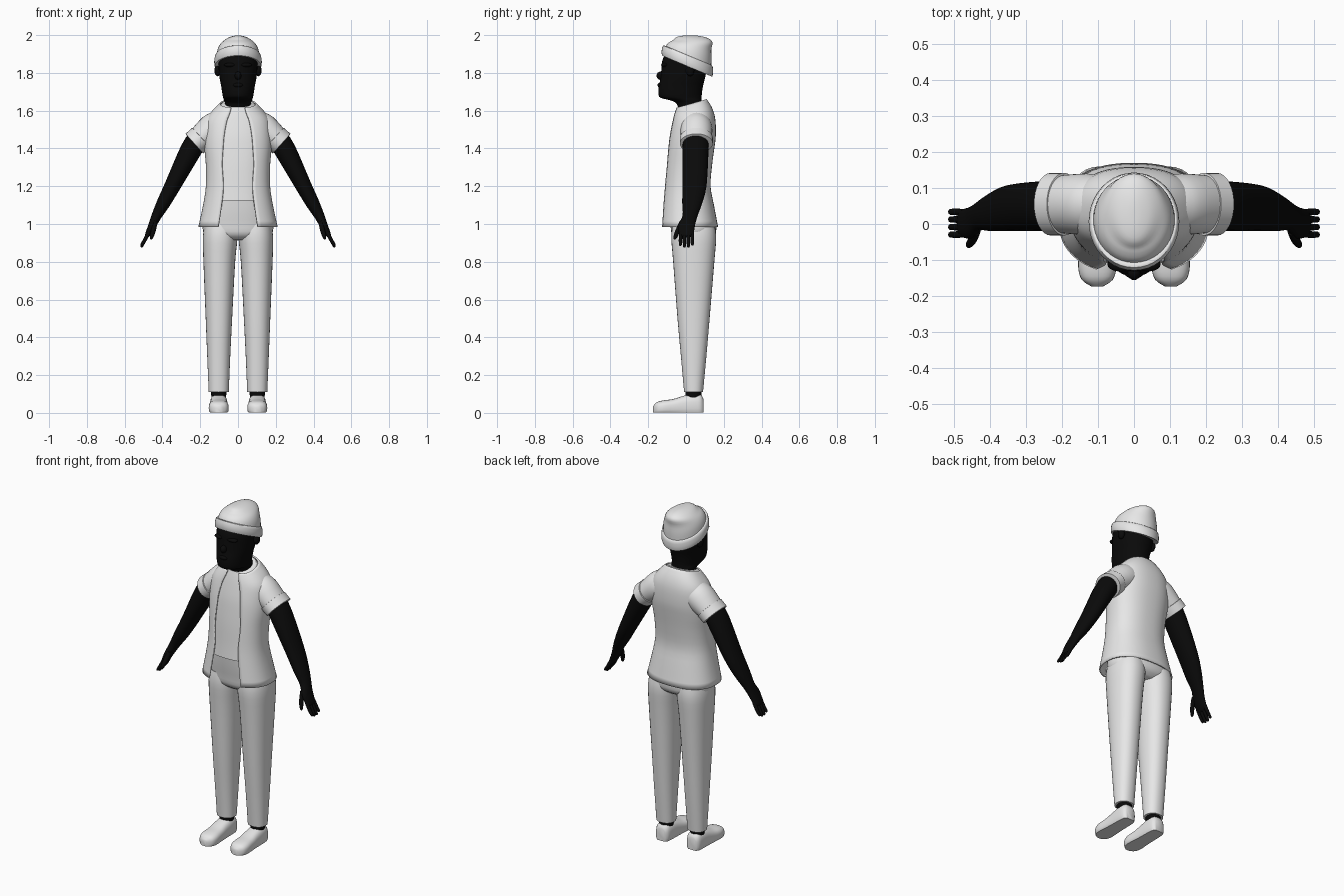
import bpy, math
from mathutils import Vector as V

if "Cube" in bpy.data.objects:
    bpy.data.objects.remove(bpy.data.objects["Cube"])


def material(name, c):
    m = bpy.data.materials.new(name)
    m.diffuse_color = (c, c, c, 1)
    m.use_nodes = True
    m.node_tree.nodes["Principled BSDF"].inputs["Base Color"].default_value = m.diffuse_color
    return m


CLOTH = material("light_grey_cloth", 0.8)
SKIN = material("black_skin", 0.003)


def smooth_rows(rows, k=3):
    """Catmull-Rom interpolation of rows of numbers."""
    out = []
    for i in range(len(rows) - 1):
        a, b, c, d = (rows[max(i - 1, 0)], rows[i], rows[i + 1],
                      rows[min(i + 2, len(rows) - 1)])
        for s in range(k):
            t = s / k
            out.append([0.5 * (2 * q + (r - p) * t + (2 * p - 5 * q + 4 * r - w) * t * t
                               + (3 * q - p - 3 * r + w) * t ** 3)
                        for p, q, r, w in zip(a, b, c, d)])
    return out + [list(rows[-1])]


def sgn_pow(x, p):
    return math.copysign(abs(x) ** p, x)


def finish(name, verts, faces, mat, mirror=False, thick=0):
    me = bpy.data.meshes.new(name)
    me.from_pydata(verts, [], faces)
    me.materials.append(mat)
    ob = bpy.data.objects.new(name, me)
    bpy.context.collection.objects.link(ob)
    bpy.ops.object.select_all(action='DESELECT')
    ob.select_set(True)
    bpy.context.view_layer.objects.active = ob
    bpy.ops.object.mode_set(mode='EDIT')
    bpy.ops.mesh.select_all(action='SELECT')
    bpy.ops.mesh.normals_make_consistent(inside=False)
    bpy.ops.object.mode_set(mode='OBJECT')
    bpy.ops.object.shade_smooth_by_angle(angle=math.radians(50))
    if mirror:
        ob.modifiers.new("mirror", 'MIRROR')
    if thick:
        s = ob.modifiers.new("thickness", 'SOLIDIFY')
        s.thickness = thick
        s.offset = -1
    return ob


def loft(name, mat, rings, n=32, p=1.0, mirror=False, k=3, floor=None):
    """Skin through rings; each ring is centre + two half-axis vectors."""
    verts, faces = [], []
    rows = smooth_rows([[*c, *u, *v] for c, u, v in rings], k)
    for r in rows:
        c, u, v = V(r[:3]), V(r[3:6]), V(r[6:])
        for i in range(n):
            a = 2 * math.pi * i / n
            q = c + u * sgn_pow(math.cos(a), p) + v * sgn_pow(math.sin(a), p)
            if floor is not None:
                q.z = max(q.z, floor)
            verts.append(q)
    for j in range(len(rows) - 1):
        for i in range(n):
            i2 = (i + 1) % n
            faces.append((j * n + i, j * n + i2, (j + 1) * n + i2, (j + 1) * n + i))
    faces += [tuple(range(n)), tuple(range((len(rows) - 1) * n, len(rows) * n))]
    return finish(name, verts, faces, mat, mirror)


def flat(z, hw, yf, yb, cx=0, tilt=0):
    """Horizontal ring from half-width and front/back depth."""
    ry = (yb - yf) / 2
    return (cx, (yf + yb) / 2, z), (hw, 0, 0), (0, ry, tilt * ry)


def limb(x, y, z, half, ry, d=(0.89, 0, 0.45)):
    """Ring across a slanted limb."""
    return (x, y, z), (d[0] * half, 0, d[2] * half), (0, ry, 0)


def ball(name, mat, c, r, mirror=False):
    rings = [((c[0], c[1], c[2] + r[2] * math.sin(t)), (r[0] * math.cos(t), 0, 0),
              (0, r[1] * math.cos(t), 0)) for t in [math.radians(d) for d in range(-88, 89, 22)]]
    return loft(name, mat, rings, 16, mirror=mirror, k=1)


# trousers
loft("trouser_leg", CLOTH, [flat(.11, .053, -.01, .09, .102), flat(.3, .061, -.027, .108, .102),
     flat(.5, .070, -.045, .125, .101), flat(.8, .084, -.068, .15, .099),
     flat(.93, .092, -.078, .16, .094), flat(1.0, .085, -.07, .15, .09)], p=.9, mirror=True)
loft("trouser_hips", CLOTH, [flat(.915, .12, -.04, .12), flat(.945, .178, -.074, .155),
     flat(1.0, .187, -.083, .16), flat(1.07, .178, -.093, .145), flat(1.14, .16, -.1, .122)], p=.88)

# shoes and socks
shoe = [(.092, .028, .075), (.075, .042, .098), (.03, .046, .1), (-.02, .047, .088),
        (-.07, .05, .073), (-.12, .053, .066), (-.155, .043, .056), (-.174, .015, .036)]
loft("shoe", CLOTH, [((.102, y, h * .4), (w, 0, 0), (0, 0, h * .6)) for y, w, h in shoe],
     p=.75, mirror=True, floor=.002)
loft("sock", SKIN, [flat(.07, .038, -.002, .08, .102), flat(.125, .042, -.002, .082, .102)],
     24, mirror=True, k=1)

# torso profile: z, half-width, front, back, half-opening, tilt
torso = [(.985, .21, -.14, .17, .105, 0), (1.1, .185, -.13, .148, .088, 0),
         (1.2, .17, -.12, .13, .078, 0), (1.31, .17, -.112, .138, .085, 0),
         (1.4, .178, -.102, .15, .08, 0), (1.47, .178, -.092, .158, .074, 0),
         (1.55, .168, -.075, .155, .06, .05), (1.6, .135, -.064, .138, .045, .15),
         (1.638, .095, -.054, .11, .037, .28)]
loft("undershirt", CLOTH, [flat(z, w - .012, f + .011, b - .012, 0, t)
     for z, w, f, b, _, t in [(1.125, .18, -.127, .143, 0, 0)] + torso[2:]], p=.85)

# open jacket: half sheet, mirrored and thickened
verts, faces, m = [], [], 24
rows = smooth_rows(torso)
for z, w, f, b, o, t in rows:
    start = -math.acos((o / w) ** (1 / .85))
    ry = (b - f) / 2
    for i in range(m + 1):
        a = start + (math.pi / 2 - start) * i / m
        s = sgn_pow(math.sin(a), .85)
        verts.append((w * abs(math.cos(a)) ** .85 if i < m else 0, (f + b) / 2 + ry * s, z + t * ry * s))
for j in range(len(rows) - 1):
    for i in range(m):
        q = j * (m + 1) + i
        faces.append((q, q + 1, q + m + 2, q + m + 1))
finish("jacket", verts, faces, CLOTH, True, .008)

# sleeves with turned-up cuffs
D = (.67, 0, .74)
loft("sleeve", CLOTH, [limb(.08, .055, 1.535, .08, .075, D), limb(.13, .055, 1.505, .083, .085, D),
     limb(.205, .055, 1.448, .066, .08, D)], mirror=True)
loft("sleeve_cuff", CLOTH, [limb(.193, .055, 1.457, .066, .080, D), limb(.194, .055, 1.456, .072, .087, D),
     limb(.231, .055, 1.426, .070, .087, D), limb(.232, .055, 1.425, .062, .078, D)], mirror=True, k=1)

# arms and hands
loft("arm", SKIN, [limb(.20, .052, 1.47, .055, .065), limb(.25, .05, 1.39, .057, .069),
     limb(.345, .045, 1.205, .043, .064), limb(.395, .033, 1.11, .036, .053),
     limb(.43, .022, 1.045, .027, .040), limb(.453, .004, .995, .021, .044),
     limb(.478, .002, .945, .014, .038), limb(.484, .002, .933, .008, .03)], 24, mirror=True)
for i, tip in enumerate((.884, .876, .876, .886)):
    y = -.028 + .02 * i
    loft("finger_%d" % (i + 1), SKIN, [limb(.472, y, .955, .010, .010), limb(.495, y * 1.05, .912, .0095, .0095),
         limb(.510, y * 1.05, tip + .006, .007, .008), limb(.512, y * 1.05, tip, .002, .002)], 10, mirror=True)
loft("thumb", SKIN, [limb(.437, -.015, 1.015, .013, .018), limb(.448, -.043, .965, .013, .014),
     limb(.459, -.057, .928, .009, .010), limb(.462, -.06, .918, .002, .002)], 12, mirror=True)

# head, neck and face
loft("head", SKIN, [flat(.0 + z, w, f, b) for z, w, f, b in [
    (1.57, .064, -.035, .085), (1.635, .068, -.048, .085), (1.655, .074, -.085, .083),
    (1.668, .078, -.135, .083), (1.69, .083, -.146, .084), (1.73, .089, -.144, .09),
    (1.77, .097, -.135, .1), (1.82, .102, -.130, .11), (1.87, .104, -.124, .115),
    (1.92, .09, -.095, .10), (1.95, .05, -.05, .07)]], p=.95)
ball("nose", SKIN, (0, -.136, 1.785), (.018, .02, .022))
ball("lips", SKIN, (0, -.138, 1.735), (.026, .013, .012))
ball("brow", SKIN, (.04, -.112, 1.842), (.034, .02, .012), True)
ball("ear", SKIN, (.108, .022, 1.812), (.017, .022, .03), True)


# knitted cap with folded band
def cap_ring(y, z, rx, ry, tilt):
    return (0, y, z), (rx, 0, 0), (0, ry, -tilt * ry)


loft("cap_band", CLOTH, [cap_ring(.006, 1.838, .112, .122, .42), cap_ring(.006, 1.836, .123, .133, .42),
     cap_ring(.007, 1.862, .126, .136, .42), cap_ring(.010, 1.890, .120, .131, .42),
     cap_ring(.011, 1.892, .112, .122, .42)], 40, k=2)
loft("cap_crown", CLOTH, [cap_ring(.010, 1.88, .114, .123, .42), cap_ring(.018, 1.915, .110, .117, .33),
     cap_ring(.026, 1.945, .098, .108, .2), cap_ring(.036, 1.968, .078, .104, .06),
     cap_ring(.034, 1.987, .05, .082, .04), cap_ring(.03, 1.996, .022, .045, .02),
     cap_ring(.03, 1.998, .004, .008, 0)], 40)
